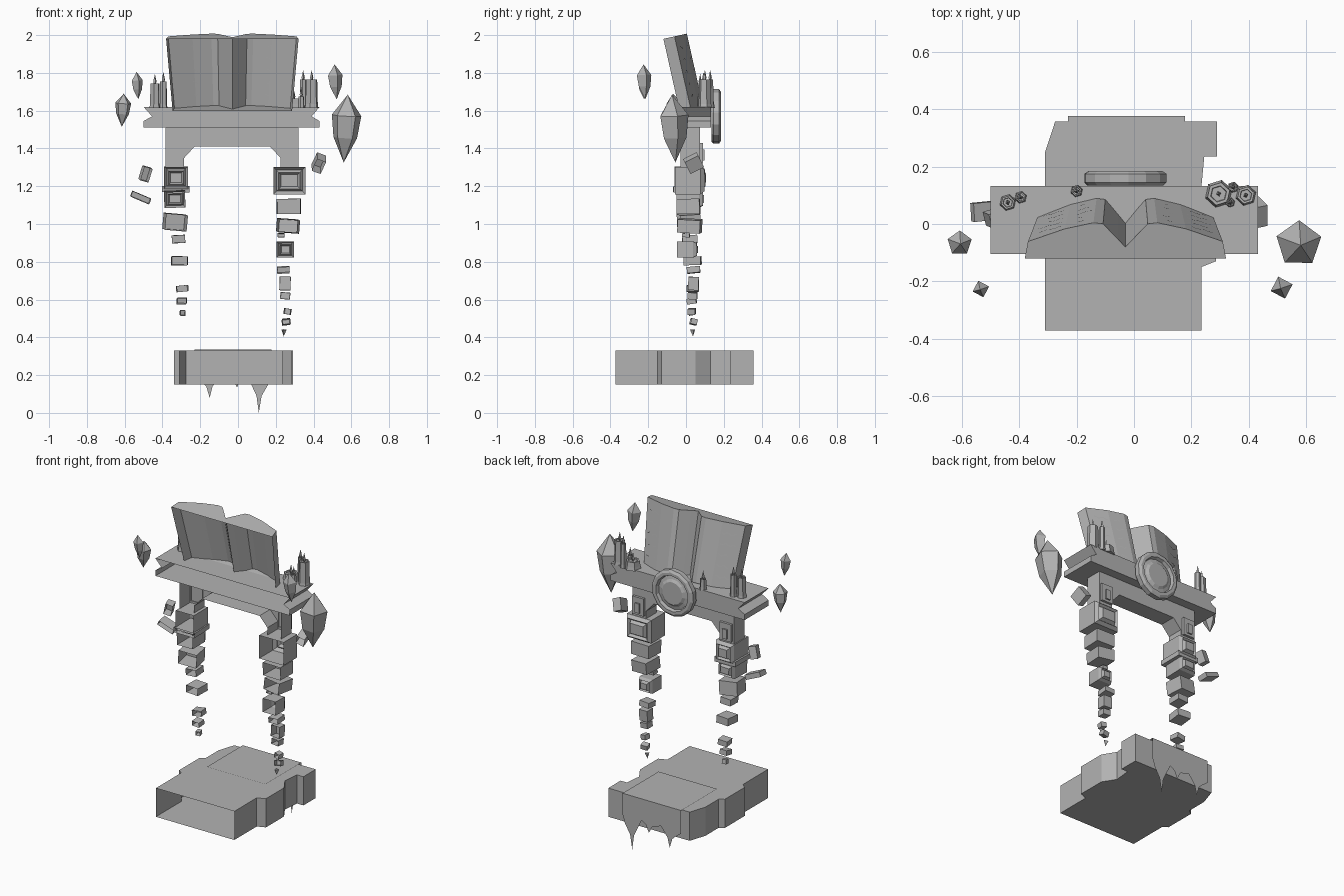
import bpy, bmesh, math, random
from mathutils import Matrix, Vector

random.seed(4)
if "Cube" in bpy.data.objects:
    bpy.data.objects.remove(bpy.data.objects["Cube"])

stone = bpy.data.materials.new("grey stone")
stone.use_nodes = True
GREY = (0.45, 0.45, 0.45, 1)
stone.diffuse_color = GREY
stone.node_tree.nodes["Principled BSDF"].inputs["Base Color"].default_value = GREY


def finish(name, bm, matrix=None):
    mesh = bpy.data.meshes.new(name)
    bm.to_mesh(mesh)
    bm.free()
    mesh.materials.append(stone)
    obj = bpy.data.objects.new(name, mesh)
    bpy.context.collection.objects.link(obj)
    if matrix:
        obj.matrix_world = matrix
    return obj


def open_front(bm):
    """Remove the faces lying on the front plane, leaving a hollow shell."""
    low = min(v.co.y for v in bm.verts)
    gone = [f for f in bm.faces if all(v.co.y < low + 0.002 for v in f.verts)]
    bmesh.ops.delete(bm, geom=gone, context='FACES')


def prism(pts, a, b, axis):
    """Extrude an outline along y (points x,z) or along z (points x,y)."""
    bm = bmesh.new()
    place = (lambda p: (p[0], a, p[1])) if axis == 'y' else (lambda p: (p[0], p[1], a))
    face = bm.faces.new([bm.verts.new(place(p)) for p in pts])
    ext = bmesh.ops.extrude_face_region(bm, geom=[face])
    shift = Vector((0, b - a, 0)) if axis == 'y' else Vector((0, 0, b - a))
    bmesh.ops.translate(bm, vec=shift, verts=[g for g in ext['geom'] if isinstance(g, bmesh.types.BMVert)])
    bmesh.ops.recalc_face_normals(bm, faces=bm.faces)
    return bm


def block(name, x, y, z, w, d, h, tilt=0.0, relief=False):
    """Hollow stone block, optionally with a raised frame and stud on its back."""
    bm = bmesh.new()
    bmesh.ops.create_cube(bm, size=1, matrix=Matrix.Diagonal((w, d, h, 1)))
    if relief:
        back = max(bm.faces, key=lambda f: f.normal.y)
        for thick, out in ((0.16, 0), (0, 0.02), (0.12, -0.015), (0.12, 0.02)):
            if thick:
                bmesh.ops.inset_region(bm, faces=[back], thickness=thick * min(w, h))
            bmesh.ops.translate(bm, vec=(0, out, 0), verts=back.verts)
            if not thick:
                continue
    open_front(bm)
    turn = [random.uniform(-tilt, tilt) for _ in range(3)]
    rot = Matrix.Rotation(turn[0], 4, 'X') @ Matrix.Rotation(turn[1], 4, 'Y') @ Matrix.Rotation(turn[2], 4, 'Z')
    return finish(name, bm, Matrix.Translation((x, y, z)) @ rot)


def rings(name, sides, levels, loc, lean=(0, 0), axis='Z', cap=True):
    """Stack of polygon rings (radius, height), for crystals, candles and discs."""
    bm = bmesh.new()
    loops = []
    for r, h in levels:
        loops.append([bm.verts.new((r * math.cos(t), r * math.sin(t), h))
                      for t in (math.tau * i / sides + 0.3 for i in range(sides))])
    for lo, hi in zip(loops, loops[1:]):
        for i in range(sides):
            j = (i + 1) % sides
            bm.faces.new((lo[i], lo[j], hi[j], hi[i]))
    if cap:
        bm.faces.new(loops[0][::-1])
        bm.faces.new(loops[-1])
    bmesh.ops.remove_doubles(bm, verts=bm.verts, dist=0.0005)
    rot = Matrix.Rotation(lean[0], 4, 'X') @ Matrix.Rotation(lean[1], 4, 'Y')
    if axis == 'Y':
        rot = Matrix.Rotation(-math.pi / 2, 4, 'X')
    return finish(name, bm, Matrix.Translation(loc) @ rot)


# Floor slab, open at the front, with a stepped outline
outline = [(-.31, -.372), (.235, -.372), (.235, -.15), (.285, -.13), (.285, .05), (.235, .13),
           (.245, .235), (.29, .235), (.29, .357), (.17, .357), (-.275, .357), (-.31, .25),
           (-.31, .12), (-.34, .1), (-.34, -.1), (-.31, -.12)]
bm = prism(outline, .15, .33, 'z')
open_front(bm)
finish("floor_slab", bm)

# Thin sheet over the slab, hanging down the back in pointed drips
bm = bmesh.new()
drips = [(-.23, .335), (-.23, .19), (-.19, .16), (-.168, .14), (-.15, .08), (-.135, .14), (-.09, .2),
         (-.03, .18), (-.005, .135), (.015, .18), (.045, .2), (.075, .14), (.098, .09), (.11, 0),
         (.125, .09), (.16, .15), (.177, .2), (.177, .335)]
bm.faces.new([bm.verts.new((x, .376, z)) for x, z in drips])
bm.faces.new([bm.verts.new(p) for p in ((-.23, .02, .335), (.177, .02, .335), (.177, .376, .335), (-.23, .376, .335))])
finish("draped_sheet", bm)

# Table top with notched ends
table = [(-.5, 1.51), (.432, 1.51), (.432, 1.545), (.39, 1.57), (.432, 1.62),
         (-.5, 1.62), (-.455, 1.57), (-.5, 1.545)]
bm = prism(table, -.105, .132, 'y')
open_front(bm)
finish("table_top", bm)

# Arch beam with the tops of both legs
arch = [(-.385, 1.3), (-.385, 1.51), (.32, 1.51), (.32, 1.3), (.225, 1.3), (.225, 1.35),
        (.17, 1.41), (-.23, 1.41), (-.285, 1.35), (-.285, 1.3)]
bm = prism(arch, -.03, .075, 'y')
open_front(bm)
finish("arch_beam", bm)
for side, x in (("right", -.335), ("left", .272)):
    block(side + "_leg_panel", x, .08, 1.375, .08, .02, .11)
    block(side + "_leg_panel_stud", x, .093, 1.365, .03, .012, .06)

# Crumbling legs: x, y, z, width, depth, height, tilt, relief
right_leg = [(-.328, .01, 1.245, .125, .14, .12, 0, True), (-.33, .01, 1.185, .145, .155, .03, .02, False),
             (-.335, .01, 1.132, .11, .12, .09, .03, True), (-.333, .015, 1.01, .115, .11, .085, .2, False),
             (-.315, .02, .92, .07, .08, .04, .06, False), (-.31, .035, .805, .085, .09, .045, .12, False),
             (-.295, .035, .658, .06, .06, .033, .12, False), (-.298, .03, .592, .05, .05, .03, .2, False),
             (-.293, .03, .53, .027, .03, .027, .2, False)]
left_leg = [(.272, .01, 1.23, .17, .135, .145, 0, True), (.268, .013, 1.093, .125, .12, .08, .06, False),
            (.265, .02, .99, .11, .12, .07, .12, False), (.228, .0, .94, .035, .04, .02, .1, False),
            (.25, -.005, .865, .09, .085, .085, .06, True), (.24, .04, .757, .065, .07, .033, .1, False),
            (.249, .04, .685, .058, .055, .07, .08, False), (.25, .035, .62, .05, .05, .035, .15, False),
            (.262, .03, .537, .035, .04, .03, .2, False), (.255, .04, .482, .042, .035, .03, .25, False)]
for side, leg in (("right", right_leg), ("left", left_leg)):
    for i, part in enumerate(leg):
        block(f"{side}_leg_block_{i + 1}", *part)
rings("left_leg_chip", 3, [(0, -.02), (.016, .015), (0, .018)], (.242, .037, .425), cap=False)

# Loose rubble drifting beside the legs
for name, loc, size, turn in (("rubble_cube", (-.49, .02, 1.265), (.045, .05, .075), (.2, .25, .3)),
                              ("rubble_bar", (-.515, .045, 1.14), (.105, .065, .03), (.1, .4, .1)),
                              ("rubble_shard", (.428, .04, 1.322), (.05, .08, .075), (.5, .35, .2))):
    obj = block(name, *loc, *size)
    obj.rotation_euler = turn

# Open book, leaning back, built upright and then tilted
LEAN = Matrix.Translation((-.03, -.075, 1.575)) @ Matrix.Rotation(.22, 4, 'X')


def taper(bm):
    for v in bm.verts:
        v.co.x *= 1 + .28 * v.co.z


bm = bmesh.new()
cover = bm.faces.new([bm.verts.new(p) for p in ((-.335, .05, 0), (-.335, .05, .41), (.335, .05, .41), (.335, .05, 0))])
bmesh.ops.inset_region(bm, faces=[cover], thickness=.03)
bmesh.ops.delete(bm, geom=[cover], context='FACES')
taper(bm)
mod = finish("book_cover", bm, LEAN).modifiers.new("board", 'SOLIDIFY')
mod.thickness, mod.offset = .05, -1

half = [(.315, .045), (.305, .105), (.19, .15), (.1, .172), (.07, .168), (.025, .115)]
section = [(-x, v) for x, v in half] + [(0, .085)] + half[::-1]
bm = prism(section, .015, .405, 'z')
open_front(bm)
taper(bm)
finish("book_pages", bm, LEAN)

# Wavy raised script lines on both pages
for side in (-1, 1):
    bm = bmesh.new()
    for row in range(5):
        z, start = .34 - row * .065, random.uniform(.11, .14)
        prev = None
        for i in range(12):
            x = start + i * .013
            v = .172 - (x - .1) * .3 + .004
            zz = z + .007 * math.sin(i * 1.9 + row)
            pair = [bm.verts.new((side * x, v, zz + e)) for e in (-.002, .002)]
            if prev:
                bm.faces.new((prev[0], pair[0], pair[1], prev[1]))
            prev = pair
    taper(bm)
    finish("script_lines_" + ("left" if side > 0 else "right"), bm, LEAN)

# Round medallion on the back edge
rings("medallion", 14, [(.135, 0), (.145, .01), (.145, .04), (.13, .05), (.112, .05), (.105, .03),
                        (.085, .035), (.07, .045)], (-.03, .135, 1.57), axis='Y')

# Candles: x, y, radius, wax height
candles = [(-.44, .075, .027, .13), (-.395, .093, .02, .14), (-.2, .115, .02, .07), (.295, .105, .045, .05),
           (.345, .128, .018, .15), (.335, .075, .016, .06), (.39, .1, .034, .15)]
for i, (x, y, r, h) in enumerate(candles):
    rings(f"candle_{i + 1}", 6, [(r * 1.1, 0), (r, .02), (r * .9, h), (r * .65, h), (r * .6, h - .008)], (x, y, 1.615))
    rings(f"flame_{i + 1}", 4, [(.004, 0), (.009, .02), (0, .06)], (x, y, 1.605 + h), cap=False)

# Floating crystals: position, radius, lower and upper reach
crystals = [((-.61, -.065, 1.605), .044, .09, .085, 5), ((-.532, -.225, 1.73), .03, .07, .075, 4),
            ((.57, -.065, 1.5), .082, .175, .185, 5), ((.517, -.22, 1.75), .04, .09, .095, 4)]
for i, (loc, r, down, up, n) in enumerate(crystals):
    rings(f"crystal_{i + 1}", n, [(0, -down), (r * .8, -down * .25), (r, up * .4), (0, up)], loc,
          (.05, .06 * (-1) ** i), cap=False)
